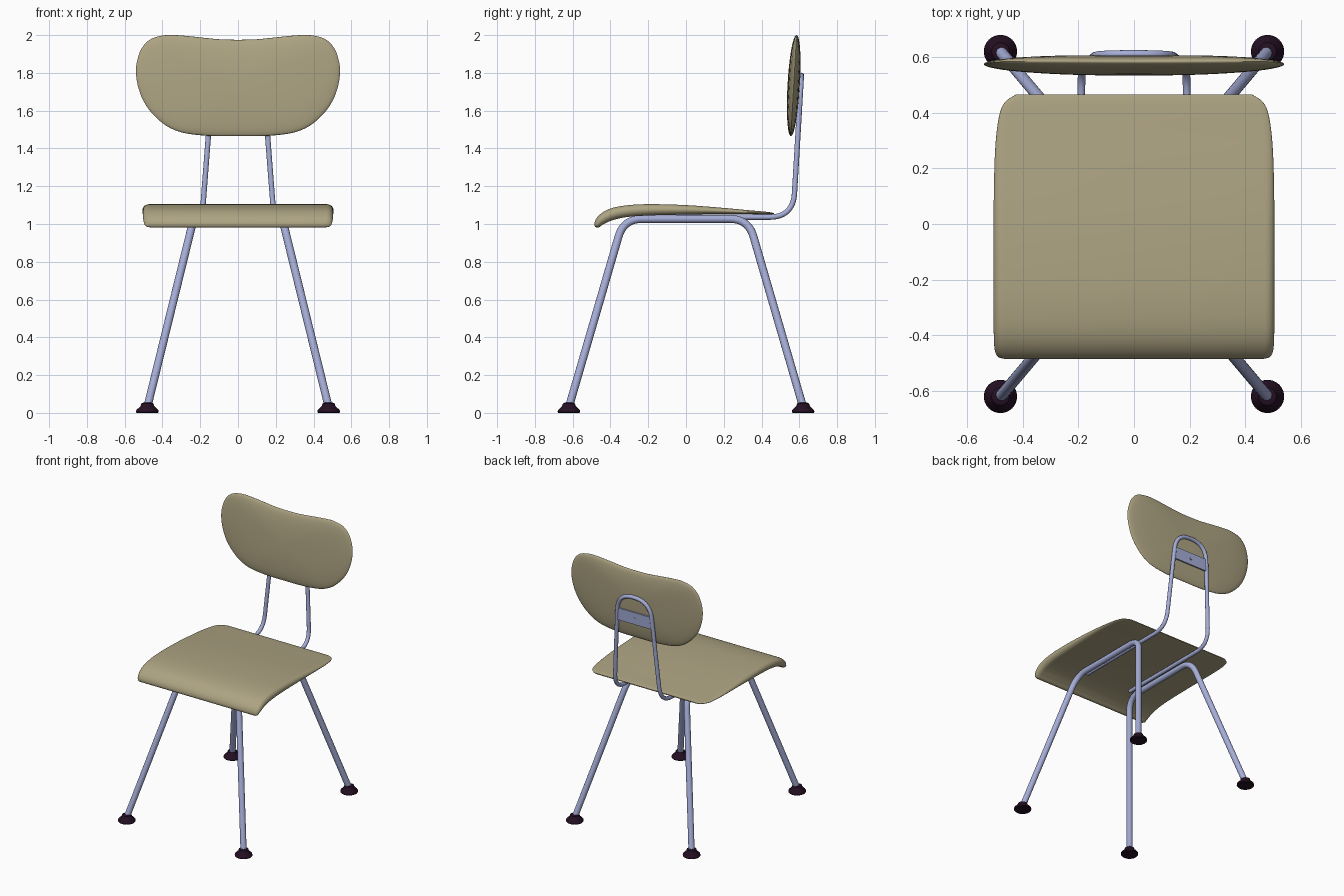
import bpy, bmesh, math
from mathutils import Vector

if "Cube" in bpy.data.objects:
    bpy.data.objects.remove(bpy.data.objects["Cube"])


def material(name, rgb):
    m = bpy.data.materials.new(name)
    m.diffuse_color = (*rgb, 1)
    m.use_nodes = True
    m.node_tree.nodes["Principled BSDF"].inputs["Base Color"].default_value = m.diffuse_color
    return m


BEIGE = material("beige plastic", (0.42, 0.37, 0.225))
STEEL = material("blue grey steel", (0.38, 0.42, 0.68))
DARK = material("dark rubber", (0.018, 0.005, 0.017))


def finish(bm, name, mat, angle=50):
    bmesh.ops.recalc_face_normals(bm, faces=bm.faces)
    me = bpy.data.meshes.new(name)
    bm.to_mesh(me)
    bm.free()
    me.materials.append(mat)
    ob = bpy.data.objects.new(name, me)
    bpy.context.collection.objects.link(ob)
    bpy.ops.object.select_all(action='DESELECT')
    ob.select_set(True)
    bpy.context.view_layer.objects.active = ob
    bpy.ops.object.shade_smooth_by_angle(angle=math.radians(angle))
    return ob


def loft(bm, rings):
    """Skin closed rings of points and cap both ends."""
    rows = [[bm.verts.new(p) for p in r] for r in rings]
    n = len(rows[0])
    for a, b in zip(rows, rows[1:]):
        for i in range(n):
            j = (i + 1) % n
            bm.faces.new((a[i], a[j], b[j], b[i]))
    bm.faces.new(rows[0])
    bm.faces.new(rows[-1])


def catmull(pts, steps):
    """Smooth open path through points of any dimension."""
    out = []
    for i in range(len(pts) - 1):
        p0, p1, p2, p3 = (Vector(pts[min(max(i + k, 0), len(pts) - 1)]) for k in (-1, 0, 1, 2))
        for s in range(steps):
            t = s / steps
            out.append(0.5 * (2 * p1 + (p2 - p0) * t + (2 * p0 - 5 * p1 + 4 * p2 - p3) * t * t
                              + (3 * p1 - p0 - 3 * p2 + p3) * t ** 3))
    return out + [Vector(pts[-1])]


def tube(name, pts, radius, bend, sides=16):
    """Round bar along a path whose corners are bent smoothly."""
    pts = [Vector(p) for p in pts]
    path = [pts[0]]
    for a, b, c in zip(pts, pts[1:], pts[2:]):
        s, e = b + (a - b).normalized() * bend, b + (c - b).normalized() * bend
        for k in range(13):
            t = k / 12
            path.append(s * (1 - t) ** 2 + b * 2 * t * (1 - t) + e * t * t)
    path.append(pts[-1])
    rings, normal = [], None
    for i, p in enumerate(path):
        d = (path[min(i + 1, len(path) - 1)] - path[max(i - 1, 0)]).normalized()
        normal = d.orthogonal() if normal is None else normal - d * normal.dot(d)
        normal.normalize()
        side = d.cross(normal)
        rings.append([p + radius * (normal * math.cos(q) + side * math.sin(q))
                      for q in (2 * math.pi * k / sides for k in range(sides))])
    bm = bmesh.new()
    loft(bm, rings)
    return finish(bm, name, STEEL)


# Seat: rounded slab lofted front to back (y, z centre, half thickness, half width)
stations = [(-0.478, 0.984, 0.003, 0.475), (-0.472, 0.993, 0.016, 0.492), (-0.45, 1.020, 0.026, 0.501),
            (-0.40, 1.049, 0.031, 0.504), (-0.32, 1.067, 0.031, 0.505), (-0.20, 1.075, 0.030, 0.505),
            (0.0, 1.075, 0.025, 0.505), (0.20, 1.069, 0.016, 0.502), (0.32, 1.063, 0.011, 0.495),
            (0.40, 1.059, 0.008, 0.482), (0.44, 1.057, 0.006, 0.462), (0.465, 1.055, 0.003, 0.425)]
line = catmull(stations, 4)
rings = []
for i, (y, z, h, w) in enumerate(line):
    a, b = line[max(i - 1, 0)], line[min(i + 1, len(line) - 1)]
    t = Vector((b[0] - a[0], b[1] - a[1])).normalized()
    ring = []
    for s in (1, -1):
        for k in range(13):
            q = s * math.pi / 2 - math.pi * k / 12
            edge = 0.035
            off = h * math.sin(q)
            ring.append((s * (w - edge) + edge * math.cos(q), y - t.y * off, z + t.x * off))
    rings.append(ring)
bm = bmesh.new()
loft(bm, rings)
finish(bm, "seat", BEIGE, 60)

# Backrest: lens shaped pad with a kidney outline
half = [(0, 1.975), (0.1, 1.978), (0.2, 1.988), (0.3, 1.998), (0.38, 2.0), (0.46, 1.98), (0.51, 1.93),
        (0.535, 1.86), (0.54, 1.8), (0.53, 1.73), (0.5, 1.65), (0.45, 1.58), (0.38, 1.52),
        (0.3, 1.485), (0.2, 1.47), (0.1, 1.465), (0, 1.465)]
outline = catmull(half + [(-x, z) for x, z in half[-2::-1]], 3)[:-1]
rings = []
for k in range(1, 24):
    q = math.pi * k / 24
    ring = []
    for x, z in outline:
        zz = 1.74 + (z - 1.74) * math.sin(q)
        ring.append((x * math.sin(q), 0.57 + 0.056 * (zz - 1.73) - 0.033 * math.cos(q), zz))
    rings.append(ring)
bm = bmesh.new()
loft(bm, rings)
finish(bm, "backrest", BEIGE, 60)

# Leg bars: one bent tube per side, running under the seat
for s, side in ((1, "right"), (-1, "left")):
    tube(side + "_leg_bar", [(s * 0.48, -0.62, 0.03), (s * 0.235, -0.33, 1.027),
                             (s * 0.235, 0.33, 1.027), (s * 0.48, 0.62, 0.03)], 0.021, 0.1)

# Back support: single hoop from under the seat up behind the backrest
hoop = [(0.19, -0.27, 1.036), (0.19, 0.567, 1.036), (0.132, 0.611, 1.787)]
tube("back_support_hoop", hoop + [(-x, y, z) for x, y, z in hoop[::-1]], 0.014, 0.128)

# Mounting plate between the hoop sides, with a small screw
bm = bmesh.new()
loft(bm, [[(x, y, z) for y, z in ((0.598, 1.585), (0.608, 1.585), (0.611, 1.675), (0.601, 1.675))]
          for x in (-0.138, 0.138)])
finish(bm, "mounting_plate", STEEL, 30)
tube("plate_screw", [(0, 0.6, 1.63), (0, 0.613, 1.63)], 0.009, 0)

# Feet: turned rubber caps
for sx in (1, -1):
    for sy in (1, -1):
        bm = bmesh.new()
        loft(bm, [[(sx * 0.48 + r * math.cos(q), sy * 0.62 + r * math.sin(q), z)
                   for q in (2 * math.pi * k / 24 for k in range(24))]
                  for r, z in ((0.056, 0), (0.06, 0.005), (0.058, 0.015), (0.036, 0.036),
                               (0.032, 0.05), (0.022, 0.054))])
        finish(bm, ("back" if sy > 0 else "front") + ("_right" if sx > 0 else "_left") + "_foot", DARK, 40)
